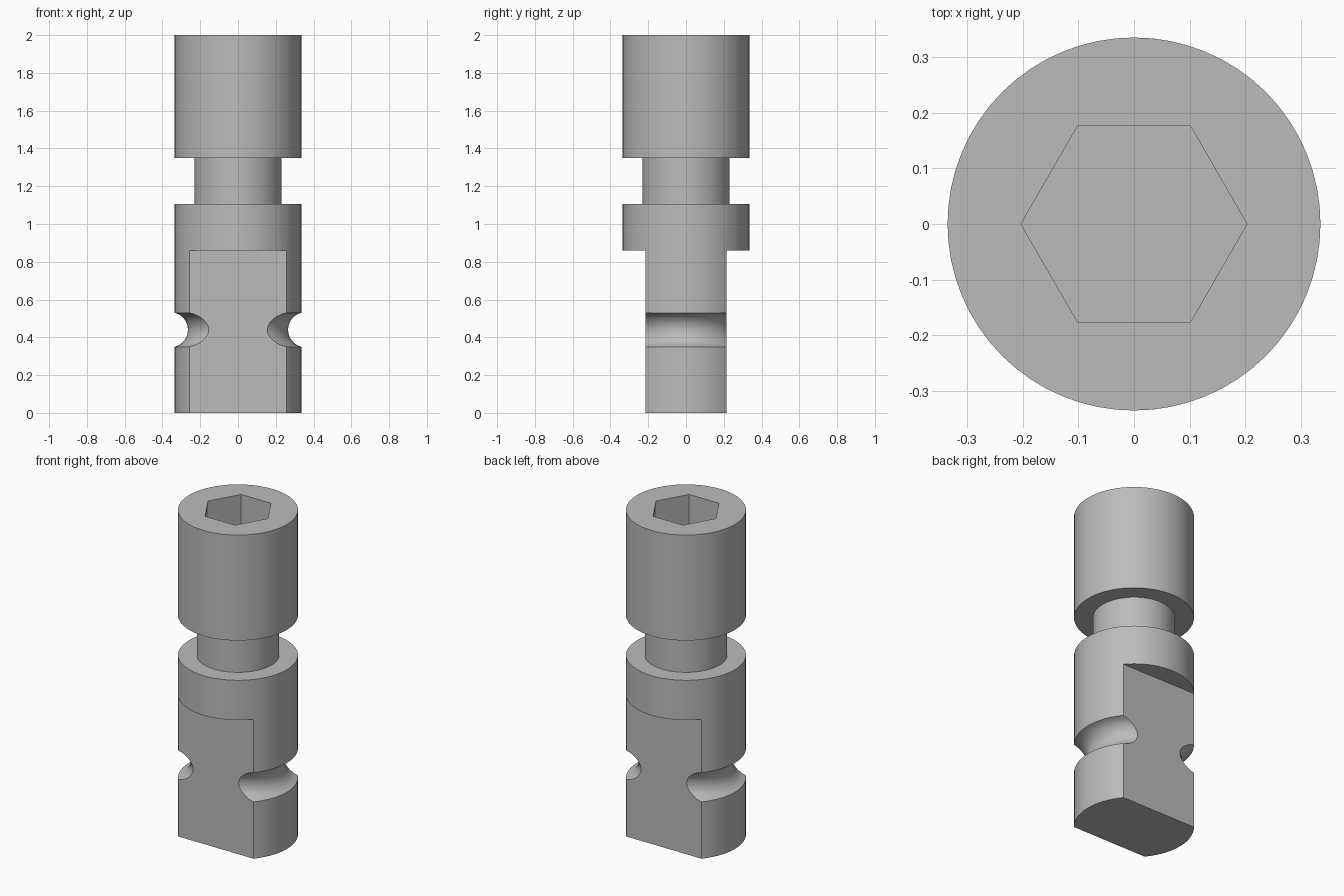
import bpy
import bmesh
import math
from mathutils import Matrix, Vector

cube = bpy.data.objects.get("Cube")
if cube:
    bpy.data.objects.remove(cube, do_unlink=True)

SEGMENTS = 64
RADIUS, NECK = 0.335, 0.23
FLAT_Y, FLAT_TOP = 0.215, 0.86

steel = bpy.data.materials.new("steel grey")
steel.use_nodes = True
grey = (0.5, 0.5, 0.5, 1)
steel.diffuse_color = grey
steel.node_tree.nodes["Principled BSDF"].inputs["Base Color"].default_value = grey


def add_object(name, bm):
    bmesh.ops.recalc_face_normals(bm, faces=bm.faces)
    mesh = bpy.data.meshes.new(name)
    bm.to_mesh(mesh)
    bm.free()
    mesh.materials.append(steel)
    obj = bpy.data.objects.new(name, mesh)
    bpy.context.collection.objects.link(obj)
    return obj


def lathe(name, profile):
    bm = bmesh.new()
    verts = [bm.verts.new((r, 0, z)) for r, z in profile]
    edges = [bm.edges.new(pair) for pair in zip(verts, verts[1:])]
    bmesh.ops.spin(bm, geom=verts + edges, cent=(0, 0, 0), axis=(0, 0, 1),
                   angle=math.tau, steps=SEGMENTS, use_duplicate=False)
    bmesh.ops.remove_doubles(bm, verts=bm.verts, dist=1e-5)
    return add_object(name, bm)


def cut(target, cutter):
    mod = target.modifiers.new(cutter.name, "BOOLEAN")
    mod.operation, mod.solver, mod.object = "DIFFERENCE", "EXACT", cutter
    cutter.hide_render = True
    bpy.context.view_layer.objects.active = target
    bpy.ops.object.modifier_apply(modifier=mod.name)
    bpy.data.objects.remove(cutter, do_unlink=True)


# Round groove: an arc that bites into the lower shank
groove_z, groove_half, groove_depth = 0.44, 0.09, 0.07
arc_r = (groove_half ** 2 + groove_depth ** 2) / (2 * groove_depth)
arc_x = RADIUS - groove_depth + arc_r
sweep = math.asin(groove_half / arc_r)
groove = [(arc_x - arc_r * math.cos(a), groove_z + arc_r * math.sin(a))
          for a in (sweep * (i / 6 - 1) for i in range(13))]

# Turned body: shank, collar, neck and head
pin = lathe("turned_pin", [(0, 0), (RADIUS, 0), *groove,
                           (RADIUS, 1.105), (NECK, 1.105), (NECK, 1.35),
                           (RADIUS, 1.35), (RADIUS, 2), (0, 2)])

# Flats milled on the front and back of the shank
for side in (-1, 1):
    bm = bmesh.new()
    bmesh.ops.create_cube(bm, size=1, matrix=Matrix.Translation(
        Vector((0, side * (FLAT_Y + 0.5), FLAT_TOP - 0.5))))
    bmesh.ops.scale(bm, vec=(1, 1, 2), verts=bm.verts,
                    space=Matrix.Translation((0, 0, -FLAT_TOP)))
    cut(pin, add_object("flat_cutter", bm))

# Hexagonal socket in the head
bm = bmesh.new()
bmesh.ops.create_cone(bm, cap_ends=True, segments=6, radius1=0.203,
                      radius2=0.203, depth=0.54,
                      matrix=Matrix.Translation((0, 0, 2))
                      @ Matrix.Rotation(math.pi / 6 * 3, 4, "Z"))
cut(pin, add_object("socket_cutter", bm))

# Smooth turned surfaces with sharp machined edges
bpy.ops.object.select_all(action="DESELECT")
pin.select_set(True)
bpy.context.view_layer.objects.active = pin
bpy.ops.object.shade_smooth_by_angle(angle=math.radians(30))
